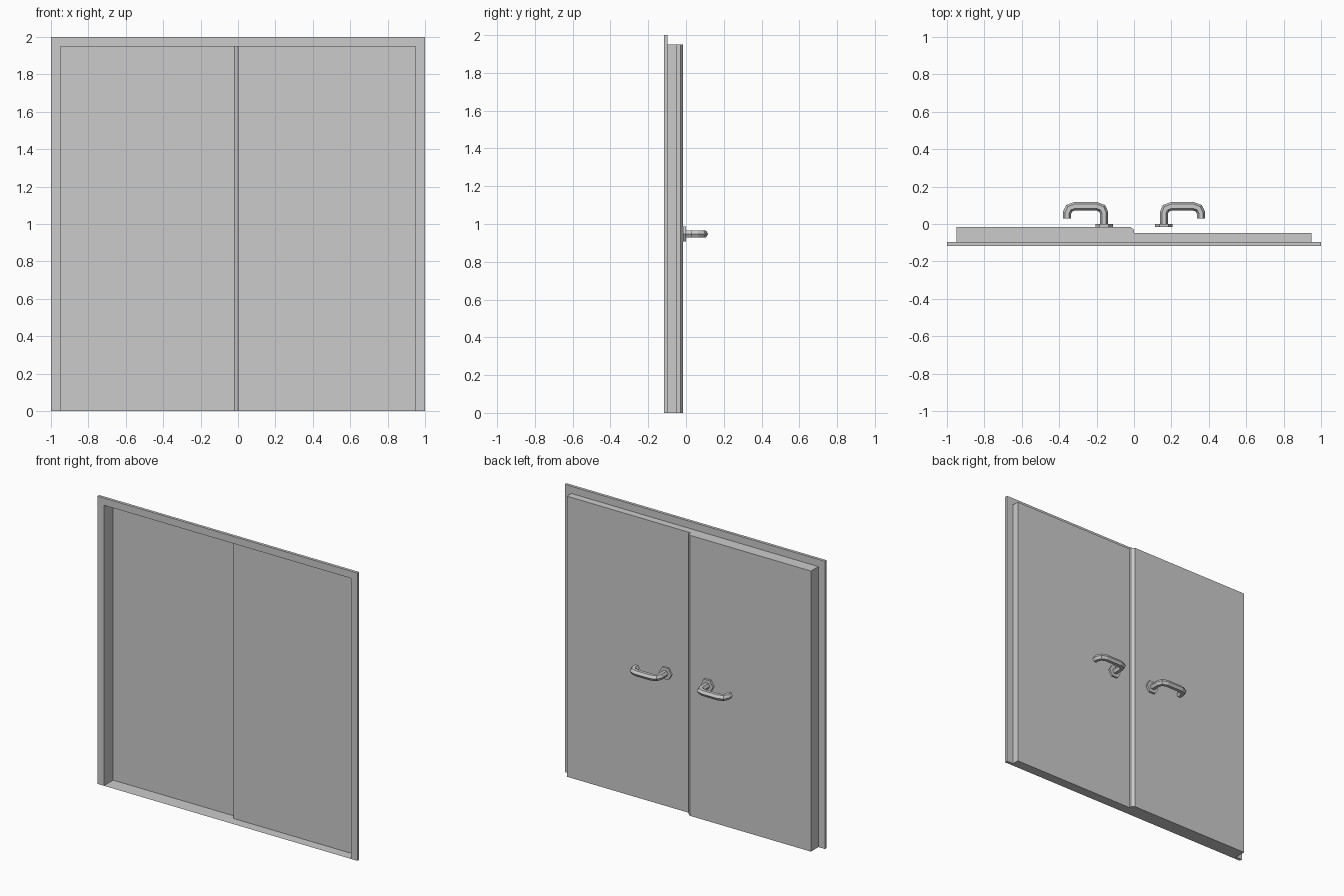
import bpy, bmesh, math
from mathutils import Vector

if "Cube" in bpy.data.objects:
    bpy.data.objects.remove(bpy.data.objects["Cube"])

FRONT, BACK = -0.117, -0.097      # flange faces
LEFT, RIGHT = -0.015, -0.048      # left and right leaf planes
W, H = 0.95, 1.95                 # half width and height of the opening
LIP = [(-0.02, LEFT), (0, -0.03), (0, RIGHT)]   # chamfered meeting edge


def finish(name, bm, recalc=True):
    if recalc:
        bmesh.ops.recalc_face_normals(bm, faces=bm.faces)
    me = bpy.data.meshes.new(name)
    bm.to_mesh(me)
    bm.free()
    ob = bpy.data.objects.new(name, me)
    bpy.context.collection.objects.link(ob)
    return ob


def prism(name, pts, offset):
    """Closed solid from a flat outline pushed along an offset."""
    bm = bmesh.new()
    face = bm.faces.new([bm.verts.new(p) for p in pts])
    ext = bmesh.ops.extrude_face_region(bm, geom=[face], use_keep_orig=True)
    verts = [g for g in ext["geom"] if isinstance(g, bmesh.types.BMVert)]
    bmesh.ops.translate(bm, verts=verts, vec=offset)
    return finish(name, bm)


def wall(name, plan):
    """Thin upright sheet following a plan line, normals to the back."""
    bm = bmesh.new()
    low = [bm.verts.new((x, y, 0)) for x, y in plan]
    top = [bm.verts.new((x, y, H)) for x, y in plan]
    for i in range(len(plan) - 1):
        bm.faces.new((low[i], top[i], top[i + 1], low[i + 1]))
    bmesh.ops.reverse_faces(bm, faces=bm.faces)
    for f in bm.faces:
        f.normal_update()
    bmesh.ops.reverse_faces(bm, faces=bm.faces)
    return finish(name, bm, False)


def sheet(name, plan, z, up):
    """Thin level sheet with a plan outline."""
    bm = bmesh.new()
    f = bm.faces.new([bm.verts.new((x, y, z)) for x, y in plan])
    f.normal_update()
    if (f.normal.z > 0) != up:
        f.normal_flip()
    return finish(name, bm, False)


def handle(name, side, z=0.947, r=0.022, n=6):
    """Six-sided bent lever, mitred at every path point."""
    path = [(.16, -.002), (.16, .06), (.171, .084), (.2, .095),
            (.317, .095), (.346, .084), (.358, .06), (.358, .03)]
    path = [Vector((side * x, y, z)) for x, y in path]
    bm = bmesh.new()
    rings = []
    for i, p in enumerate(path):
        a = (p - path[max(i - 1, 0)]).normalized()
        b = (path[min(i + 1, len(path) - 1)] - p).normalized()
        t = (a + b).normalized()
        k = 1 / t.dot(b if b.length else a)
        across = Vector((t.y, -t.x, 0)) * k
        rings.append([bm.verts.new(p + across * r * math.cos(2 * math.pi * j / n)
                                   + Vector((0, 0, r * math.sin(2 * math.pi * j / n))))
                      for j in range(n)])
    for q, s in zip(rings, rings[1:]):
        for j in range(n):
            bm.faces.new((q[j], q[(j + 1) % n], s[(j + 1) % n], s[j]))
    bm.faces.new(rings[0])
    bm.faces.new(rings[-1])
    finish(name, bm)
    # hexagonal mounting plate
    pts = [(side * .16 + .047 * math.cos(math.pi * j / 3), LEFT,
            z + .047 * math.sin(math.pi * j / 3)) for j in range(6)]
    prism(name + "_plate", pts, (0, .015, 0))


# outer flange, open at the bottom
outline = [(-1, 0), (-1, 2), (1, 2), (1, 0), (W, 0), (W, H), (-W, H), (-W, 0)]
prism("door_frame", [(x, FRONT, z) for x, z in outline], (0, BACK - FRONT, 0))

# thin linings around the opening
wall("left_jamb", [(-W, BACK), (-W, LEFT)])
wall("right_jamb", [(W, RIGHT), (W, BACK)])
rear = [(-W, LEFT)] + LIP + [(W, RIGHT)]
sheet("head_lining", [(-W, BACK)] + rear + [(W, BACK)], H, True)
sheet("threshold", [(-W, FRONT)] + rear + [(W, FRONT)], 0, False)

# door leaves: the left one laps over the right with a chamfered edge
wall("left_door", [(-W, LEFT)] + LIP)
wall("right_door", [(0, RIGHT), (W, RIGHT)])

# levers
handle("left_handle", -1)
handle("right_handle", 1)
